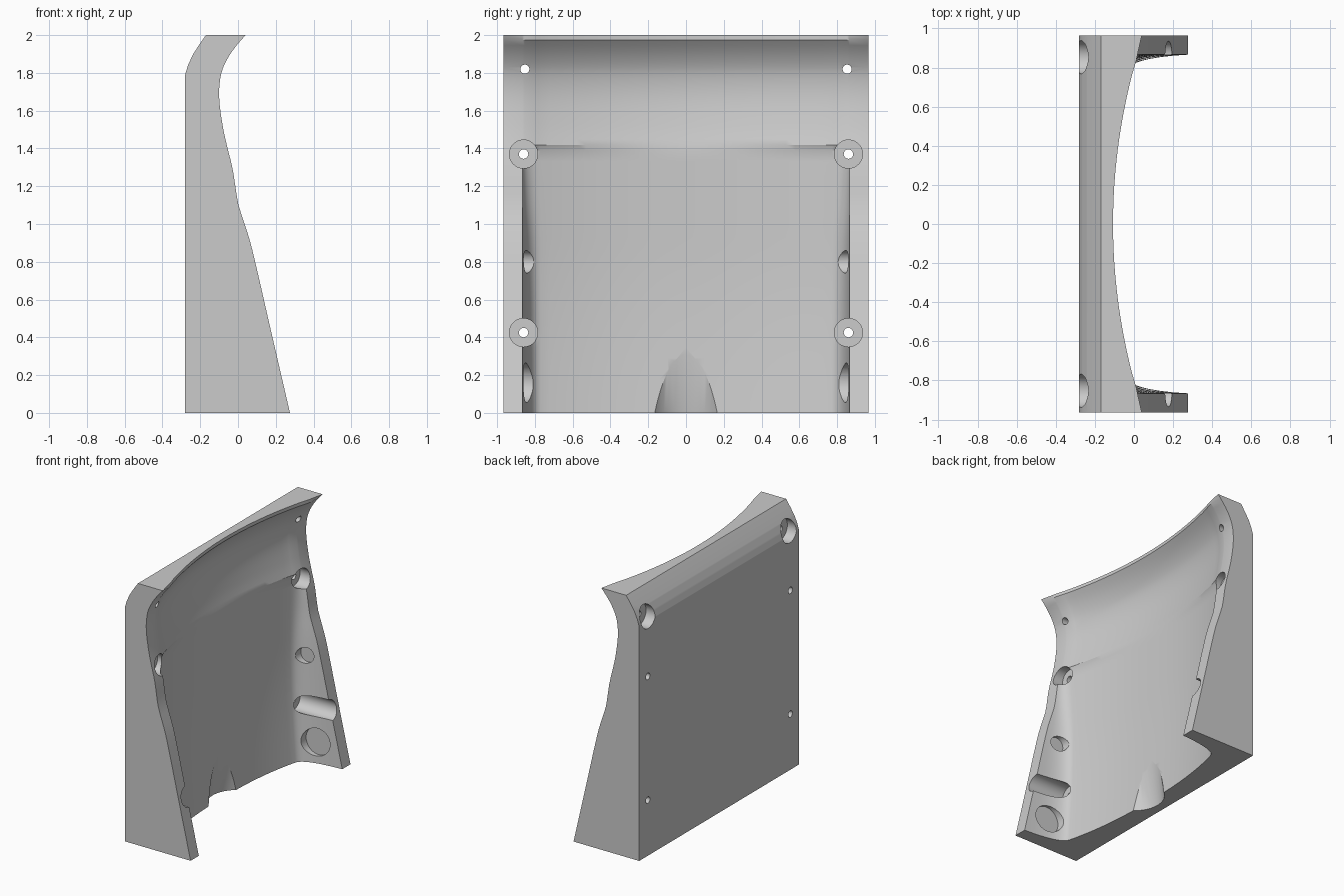
import bpy, bmesh, math
from mathutils import Vector

if "Cube" in bpy.data.objects:
    bpy.data.objects.remove(bpy.data.objects["Cube"])

W, WALL, LIP, TOP = 0.965, 0.866, 1.39, 1.975
FRONT = [(0, .275), (.45, .171), (.89, .069), (1.0, .035), (1.106, .001), (1.2, -.014), (1.3, -.03),
         (1.4, -.055), (1.525, -.082), (1.68, -.1), (1.8, -.088), (1.88, -.053), (1.94, -.012), (2, .04)]
BACK = [(-.17, 2), (-.205, 1.95), (-.24, 1.895), (-.265, 1.84), (-.28, 1.79), (-.28, 0)]


def rim(z):
    """Smooth front edge of the side walls: x at height z."""
    n = len(FRONT)

    def slope(k):
        a, b = FRONT[max(k - 1, 0)], FRONT[min(k + 1, n - 1)]
        return (b[1] - a[1]) / (b[0] - a[0])
    i = max(k for k in range(n - 1) if FRONT[k][0] <= z + 1e-9)
    (z0, x0), (z1, x1) = FRONT[i], FRONT[i + 1]
    h = z1 - z0
    t = (z - z0) / h
    return ((2*t**3 - 3*t**2 + 1)*x0 + (t**3 - 2*t**2 + t)*h*slope(i)
            + (3*t**2 - 2*t**3)*x1 + (t**3 - t**2)*h*slope(i + 1))


def hollow(y, z):
    """Depth of the concave inner surface."""
    if z <= LIP:
        base = -.135 - .045 * math.sin(math.pi / 2 * min(1, z / .9))
        return base + .14 * (abs(y) / W) ** 2.4
    return rim(min(z, TOP)) - .125 + .125 * (abs(y) / WALL) ** 2


def row(z):
    """Half cross-section from the outer side to the middle, then mirrored."""
    low = z <= LIP
    p_in = Vector((rim(min(z, TOP)), WALL))
    corner = Vector((hollow(.835, z), .85 if low else .82))
    p_out = Vector((hollow(.77, z), .77))
    half = [(rim(z), W)]
    for k in range(9):
        t = k / 8
        half.append(tuple((1-t)**2 * p_in + 2*t*(1-t) * corner + t*t * p_out))
    for k in range(1, 17):
        y = .77 * (1 - k / 16)
        half.append((hollow(y, z), y))
    full = half + [(x, -y) for x, y in reversed(half[:-1])]
    return [(x, y, z) for x, y in full]


# Main shell: lofted front, flat back with a rounded top
zs = [LIP * k / 24 for k in range(25)] + [LIP + (TOP - LIP) * k / 20 for k in range(1, 21)] + [2]
bm = bmesh.new()
grid = [[bm.verts.new(p) for p in row(z)] for z in zs]
for a, b in zip(grid, grid[1:]):
    for k in range(len(a) - 1):
        bm.faces.new((a[k], a[k+1], b[k+1], b[k]))
bl = [bm.verts.new((x, W, z)) for x, z in BACK]
br = [bm.verts.new((x, -W, z)) for x, z in BACK]
for k in range(len(BACK) - 1):
    bm.faces.new((bl[k], bl[k+1], br[k+1], br[k]))
bm.faces.new([r[0] for r in grid] + bl)
bm.faces.new([r[-1] for r in grid] + br)
bm.faces.new(grid[0] + [br[-1], bl[-1]])
bm.faces.new(grid[-1] + [br[0], bl[0]])
bmesh.ops.recalc_face_normals(bm, faces=bm.faces)
me = bpy.data.meshes.new("side_panel")
bm.to_mesh(me)
bm.free()
panel = bpy.data.objects.new("side_panel", me)
bpy.context.collection.objects.link(panel)
bpy.context.view_layer.objects.active = panel
panel.select_set(True)


def cut(a, b, r, sides=40):
    """Subtract a cylinder running from point a to point b."""
    a, b = Vector(a), Vector(b)
    c = bmesh.new()
    bmesh.ops.create_cone(c, cap_ends=True, segments=sides, radius1=r, radius2=r, depth=(b - a).length)
    m = bpy.data.meshes.new("cutter")
    c.to_mesh(m)
    c.free()
    o = bpy.data.objects.new("cutter", m)
    bpy.context.collection.objects.link(o)
    o.hide_render = True
    o.rotation_mode = 'QUATERNION'
    o.rotation_quaternion = (b - a).to_track_quat('Z', 'Y')
    o.location = (a + b) / 2
    mod = panel.modifiers.new("cut", 'BOOLEAN')
    mod.operation, mod.solver, mod.object = 'DIFFERENCE', 'EXACT', o
    bpy.context.view_layer.update()
    bpy.ops.object.modifier_apply(modifier=mod.name)
    bpy.data.objects.remove(o)


for s in (1, -1):
    # Front counterbored screw holes
    for z in (.425, 1.37):
        cut((-.13, s*.86, z), (.5, s*.86, z), .075)
        cut((-.4, s*.86, z), (.5, s*.86, z), .025, 20)
    # Rear counterbored screw holes near the top
    cut((-.4, s*.853, 1.82), (-.2, s*.853, 1.82), .085)
    cut((-.4, s*.853, 1.82), (.3, s*.853, 1.82), .024, 20)
    # Round pockets in the inner walls
    cut((-.02, s*.79, .8), (-.02, s*.872, .8), .06)
    cut((.07, s*.79, .16), (.07, s*.872, .16), .105)

# Scooped notch at the bottom middle
R = .21
d = Vector((.055, 0, .3)).normalized()
mid = Vector((-.215 + R / d.z, 0, 0))
cut(mid - d * .6, mid + d * .7, R, 64)

bpy.ops.object.shade_smooth_by_angle(angle=math.radians(30))
